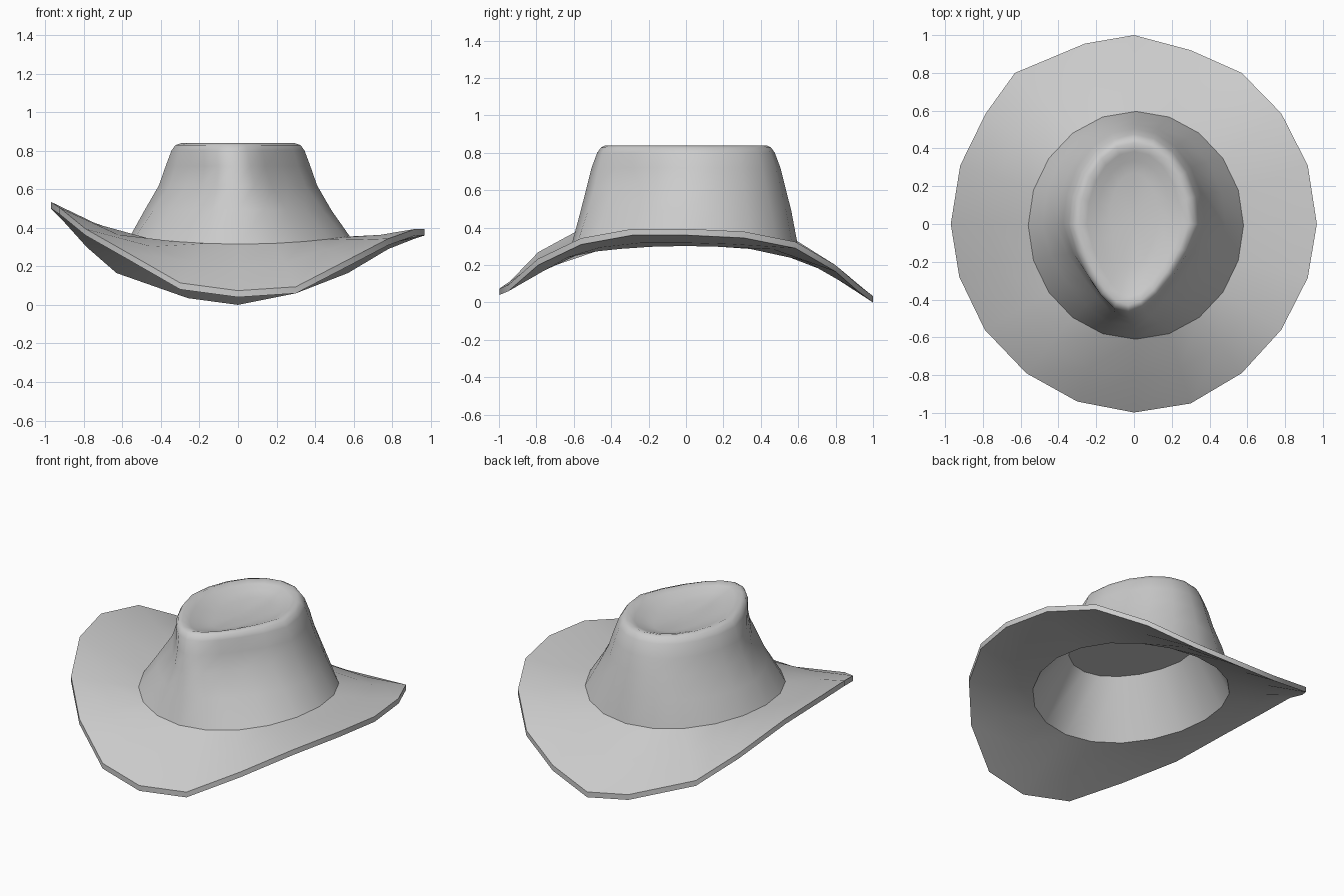
import bpy, bmesh
from math import sin, cos, pi

if "Cube" in bpy.data.objects:
    bpy.data.objects.remove(bpy.data.objects["Cube"])

N = 20
ANGLES = [2 * pi * i / N for i in range(N)]

# Brim edge, counter-clockwise from the right side: x, y, lower z
RIM = [(.968, 0, .36), (.92, .31, .345), (.78, .585, .29), (.57, .80, .165), (.30, .92, .06),
       (0, 1, 0), (-.26, .955, .035), (-.63, .80, .165), (-.785, .585, .30), (-.92, .31, .45),
       (-.97, 0, .50), (-.925, -.28, .47), (-.79, -.56, .36), (-.57, -.79, .235), (-.30, -.94, .08),
       (0, -.998, .04), (.30, -.95, .06), (.57, -.79, .20), (.78, -.56, .31), (.92, -.285, .36)]


def ring(rx, ry, z, pinch=0.0, dent=0.0, sag=0.0, cx=0.0, cy=0.0, lean=0.0):
    """Egg-shaped ring: pinch narrows the front, dent presses in its two
    diagonals, lean moves the tip sideways, sag lowers front and back."""
    pts = []
    for a in ANGLES:
        front = max(0, -sin(a))
        k = 1 - dent * sin(2 * a) ** 2 * (front > 0)
        pts.append((cx + rx * k * cos(a) * (1 - pinch * front) - lean * front,
                    cy + ry * k * sin(a), z - sag * sin(a) ** 2))
    return pts


def blend(a, b, t, bow):
    """Ring between two rings, bowed up at front and back, down at the sides."""
    return [tuple(p[k] + (q[k] - p[k]) * t for k in (0, 1))
            + (p[2] + (q[2] - p[2]) * t - bow * cos(2 * w),) for p, q, w in zip(a, b, ANGLES)]


def loft(bm, rings, cap_start=None, cap_end=None):
    rows = [[bm.verts.new(p) for p in r] for r in rings]
    for a, b in zip(rows, rows[1:]):
        for i in range(N):
            j = (i + 1) % N
            bm.faces.new((a[i], a[j], b[j], b[i]))
    for row, tip, flip in ((rows[0], cap_start, True), (rows[-1], cap_end, False)):
        if tip:
            c = bm.verts.new(tip)
            for i in range(N):
                f = (row[i], row[(i + 1) % N], c)
                bm.faces.new(f[::-1] if flip else f)


def finish(bm, name):
    me = bpy.data.meshes.new(name)
    bm.to_mesh(me)
    bm.free()
    ob = bpy.data.objects.new(name, me)
    bpy.context.collection.objects.link(ob)
    bpy.ops.object.select_all(action='DESELECT')
    ob.select_set(True)
    bpy.context.view_layer.objects.active = ob
    bpy.ops.object.shade_smooth_by_angle(angle=0.9)


hole = ring(.56, .59, .302, sag=.045, cx=.018, cy=-.005)
base = ring(.57, .603, .355, sag=.04, cx=.01, cy=-.007)
rim_low = RIM
rim_top = [(x, y, z + .034) for x, y, z in RIM]

# Brim: underside, outer edge, upper side
bm = bmesh.new()
loft(bm, [hole, blend(hole, rim_low, .5, .012), rim_low])
loft(bm, [rim_low, rim_top])
loft(bm, [rim_top, blend(rim_top, base, .5, .012), base])
bmesh.ops.remove_doubles(bm, verts=bm.verts, dist=1e-5)
finish(bm, "brim")

# Crown: inner lining with flat ceiling, then outer wall and dented top
bm = bmesh.new()
loft(bm, [ring(.35, .45, .62, .1), hole], cap_start=(0, 0, .62))
loft(bm, [base,
          ring(.485, .563, .49, .08, .06),
          ring(.41, .53, .62, .22, .10, lean=.01),
          ring(.375, .505, .72, .28, .08, lean=.02),
          ring(.345, .475, .80, .28, .03, lean=.03),
          ring(.325, .455, .828, .30, lean=.03),
          ring(.29, .43, .84, .32, lean=.03),
          ring(.25, .385, .825, .33, lean=.02),
          ring(.20, .325, .805, .3, cy=.01, lean=.01),
          ring(.13, .25, .788, .3, cy=.02)], cap_end=(0, .02, .782))
finish(bm, "crown")
